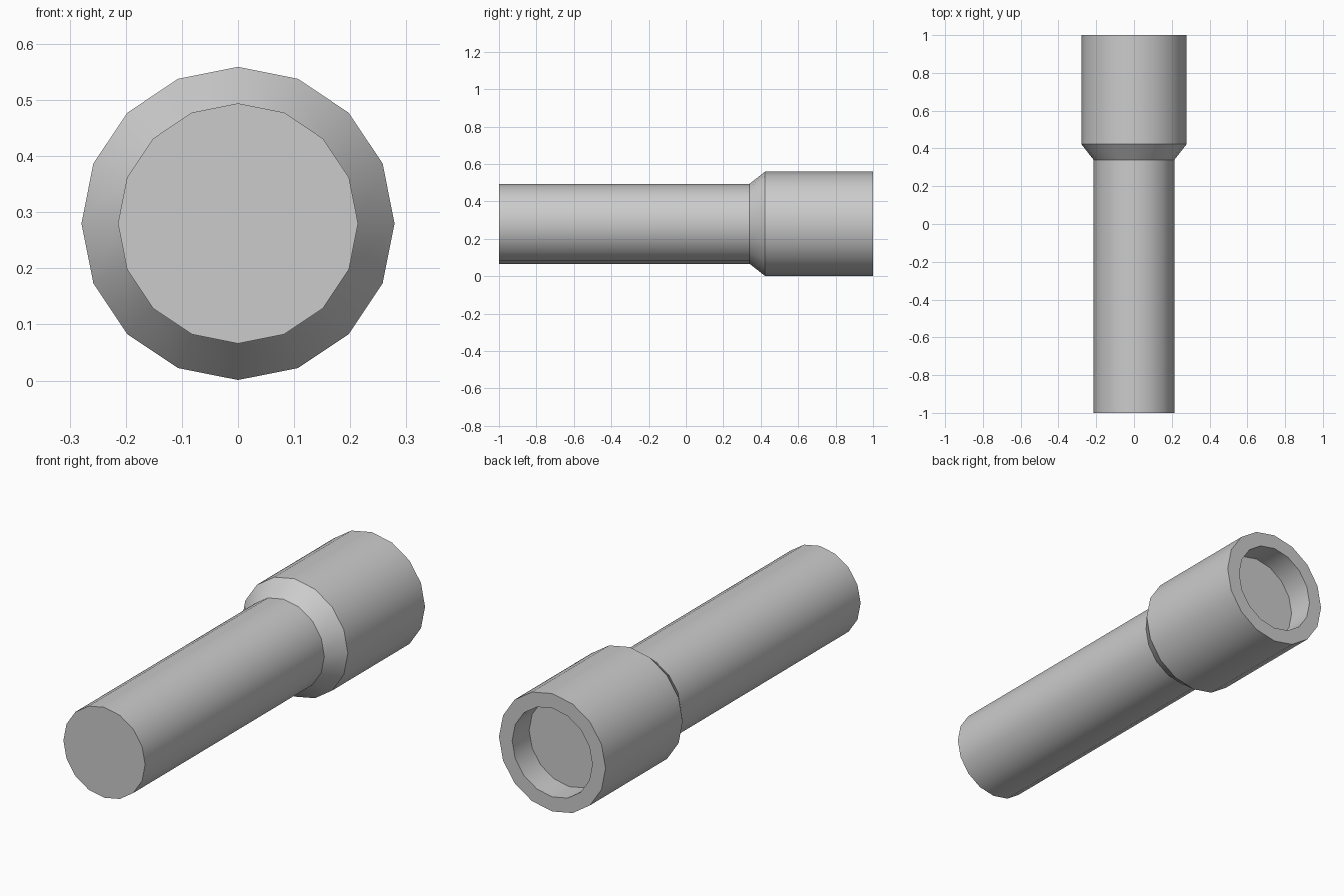
import bpy, bmesh
from math import sin, cos, pi, radians

if "Cube" in bpy.data.objects:
    bpy.data.objects.remove(bpy.data.objects["Cube"])

SIDES = 16
AXIS_Z = 0.28


def lathe(name, profile, cap_start=False, cap_end=False):
    """Revolve (y, radius) points around the lengthwise axis."""
    bm = bmesh.new()
    rings = []
    for y, r in profile:
        rings.append([bm.verts.new((r * cos(2 * pi * i / SIDES), y,
                                    AXIS_Z + r * sin(2 * pi * i / SIDES)))
                      for i in range(SIDES)])
    for a, b in zip(rings, rings[1:]):
        for i in range(SIDES):
            j = (i + 1) % SIDES
            bm.faces.new((a[i], b[i], b[j], a[j]))
    if cap_start:
        bm.faces.new(rings[0])
    if cap_end:
        bm.faces.new(rings[-1][::-1])
    mesh = bpy.data.meshes.new(name)
    bm.to_mesh(mesh)
    bm.free()
    obj = bpy.data.objects.new(name, mesh)
    bpy.context.collection.objects.link(obj)
    # Smooth around the barrel, crisp at the rims
    bpy.ops.object.select_all(action='DESELECT')
    obj.select_set(True)
    bpy.context.view_layer.objects.active = obj
    bpy.ops.object.shade_smooth_by_angle(angle=radians(30))
    return obj


# Handle tube, closed at the front
lathe("handle", [(-1.0, 0.214), (0.34, 0.214)], cap_start=True)

# Flared head with rim, recess wall and recessed lens floor
lathe("head", [(0.34, 0.214), (0.423, 0.279), (1.0, 0.279),
               (1.0, 0.21), (0.873, 0.21)], cap_end=True)
